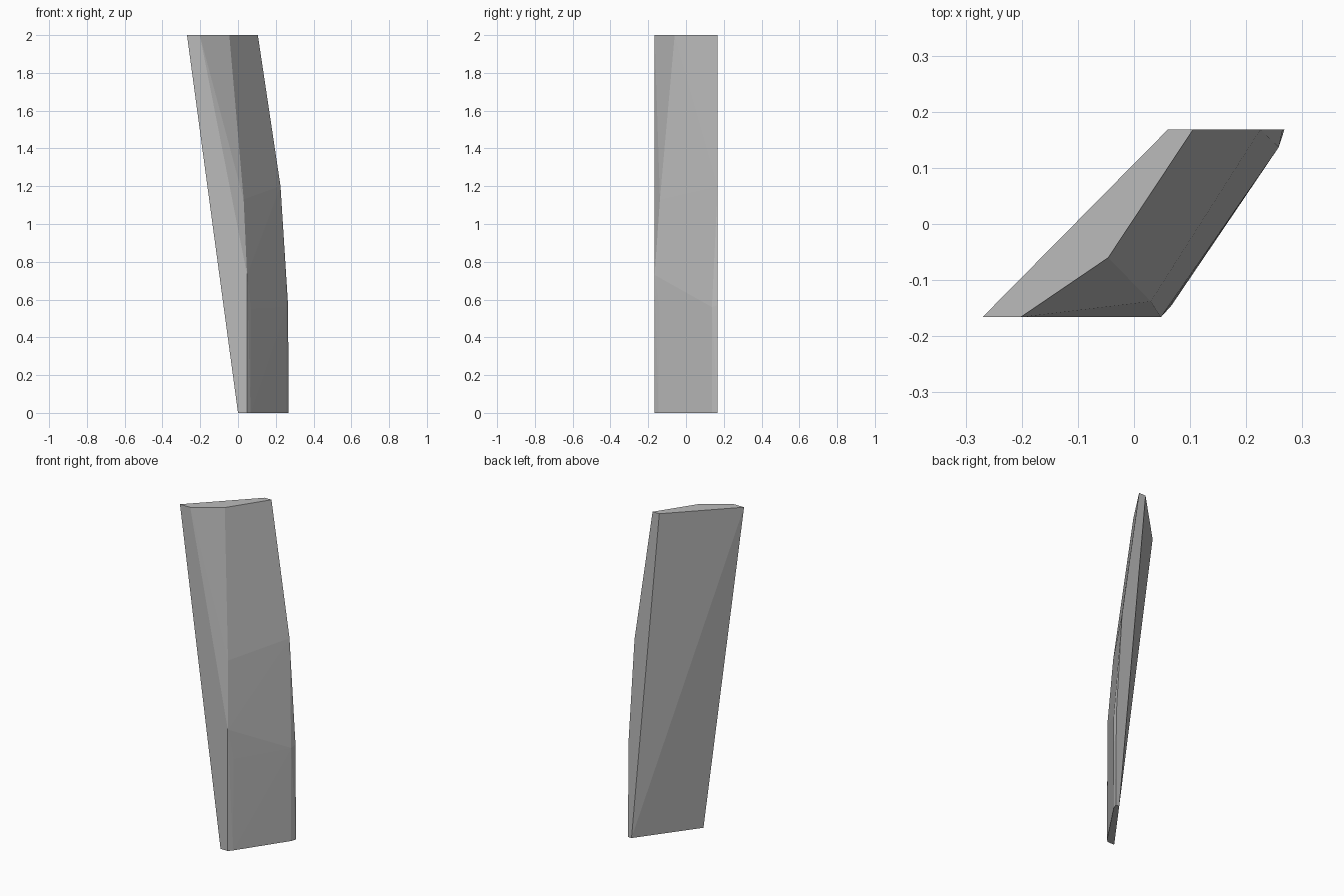
import bpy
import bmesh

cube = bpy.data.objects.get("Cube")
if cube:
    bpy.data.objects.remove(cube, do_unlink=True)

FRONT, BACK, TOP = -0.166, 0.168, 2.0

# Flat front and back outlines as (x, z)
front_outline = [(-0.27, TOP), (-0.202, TOP), (0.048, 0.73), (0.048, 0), (0, 0)]
back_outline = [(0.06, TOP), (0.105, TOP), (0.225, 1.2), (0.265, 0.57),
                (0.268, 0), (0.245, 0)]
# Bevel ridges along the outer side as (x, y, z)
front_ridge = [(-0.046, -0.06, TOP), (0.03, -0.138, 1.13),
               (0.069, -0.139, 0.55), (0.067, -0.145, 0)]
back_ridge = [(0.258, 0.137, 0.56), (0.257, 0.137, 0)]

points = [(x, FRONT, z) for x, z in front_outline]
points += [(x, BACK, z) for x, z in back_outline]
points += front_ridge + back_ridge

# Wrap the outlines and ridges into one faceted, leaning slab
bm = bmesh.new()
for p in points:
    bm.verts.new(p)
hull = bmesh.ops.convex_hull(bm, input=bm.verts[:])
unused = {g for g in hull["geom_interior"] + hull["geom_unused"]
          if isinstance(g, bmesh.types.BMVert)}
bmesh.ops.delete(bm, geom=list(unused), context="VERTS")
bmesh.ops.recalc_face_normals(bm, faces=bm.faces[:])

mesh = bpy.data.meshes.new("faceted_slab")
bm.to_mesh(mesh)
bm.free()
slab = bpy.data.objects.new("faceted_slab", mesh)
bpy.context.collection.objects.link(slab)

# Plain grey
grey = bpy.data.materials.new("grey")
grey.use_nodes = True
colour = (0.5, 0.5, 0.5, 1)
grey.diffuse_color = colour
grey.node_tree.nodes["Principled BSDF"].inputs["Base Color"].default_value = colour
mesh.materials.append(grey)
